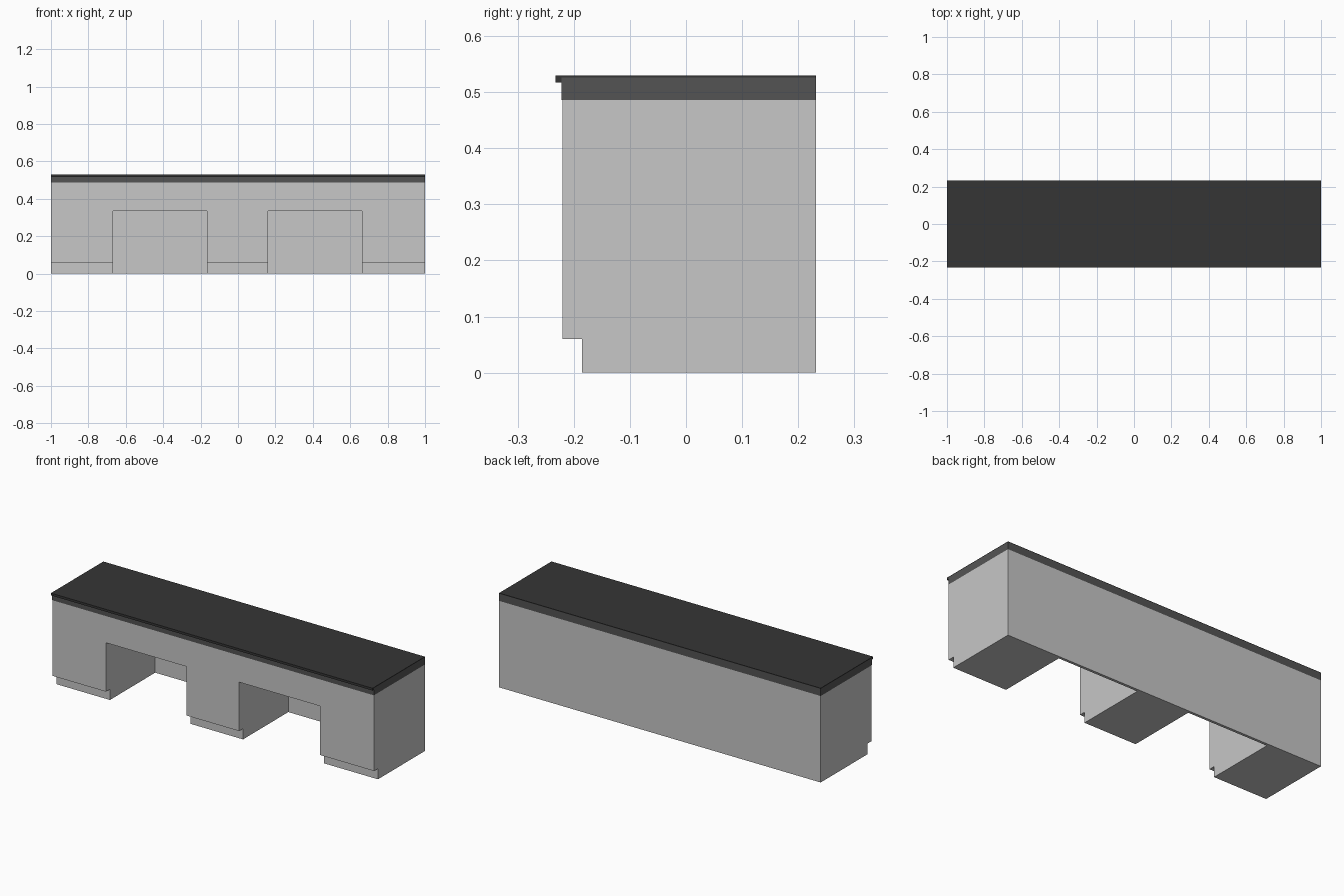
import bpy
import bmesh

cube = bpy.data.objects.get("Cube")
if cube:
    bpy.data.objects.remove(cube, do_unlink=True)


def material(name, grey):
    m = bpy.data.materials.new(name)
    m.use_nodes = True
    colour = (grey, grey, grey, 1)
    m.diffuse_color = colour
    m.node_tree.nodes["Principled BSDF"].inputs["Base Color"].default_value = colour
    return m


def extrude_profile(name, profile, x0, x1, mat=None):
    """Sweep a (y, z) side profile from x0 to x1."""
    bm = bmesh.new()
    face = bm.faces.new([bm.verts.new((x0, y, z)) for y, z in profile])
    out = bmesh.ops.extrude_face_region(bm, geom=[face])
    moved = [v for v in out["geom"] if isinstance(v, bmesh.types.BMVert)]
    bmesh.ops.translate(bm, verts=moved, vec=(x1 - x0, 0, 0))
    bmesh.ops.recalc_face_normals(bm, faces=bm.faces[:])
    mesh = bpy.data.meshes.new(name)
    bm.to_mesh(mesh)
    bm.free()
    if mat:
        mesh.materials.append(mat)
    obj = bpy.data.objects.new(name, mesh)
    bpy.context.collection.objects.link(obj)
    return obj


def rect(y0, y1, z0, z1):
    return [(y0, z0), (y1, z0), (y1, z1), (y0, z1)]


light_grey = material("light grey panel", 0.57)
dark_grey = material("dark grey edge", 0.088)
charcoal = material("charcoal worktop", 0.036)

BACK = 0.232
FRONT = -0.22

# Cabinet body with a recessed toe kick along the front
body = extrude_profile("cabinet_body", [
    (-0.185, 0), (BACK, 0), (BACK, 0.486), (FRONT, 0.486),
    (FRONT, 0.06), (-0.185, 0.06)], -1, 1, light_grey)

# Two knee spaces, leaving a thin back panel
for x0, x1 in ((-0.667, -0.165), (0.161, 0.663)):
    cutter = extrude_profile("knee_space_cutter",
                             rect(-0.4, BACK - 0.015, -0.1, 0.335), x0, x1)
    cutter.hide_render = True
    mod = body.modifiers.new("knee_space", "BOOLEAN")
    mod.operation = "DIFFERENCE"
    mod.solver = "EXACT"
    mod.object = cutter
    bpy.context.view_layer.objects.active = body
    bpy.ops.object.modifier_apply(modifier=mod.name)
    bpy.data.objects.remove(cutter, do_unlink=True)

# Edge band under the worktop
extrude_profile("worktop_edge_band", rect(-0.222, BACK, 0.486, 0.526), -1, 1, dark_grey)

# Thin worktop with a lip turned down over the front
extrude_profile("worktop", [
    (-0.233, 0.517), (-0.222, 0.517), (-0.222, 0.526),
    (BACK, 0.526), (BACK, 0.53), (-0.233, 0.53)], -1, 1, charcoal)
